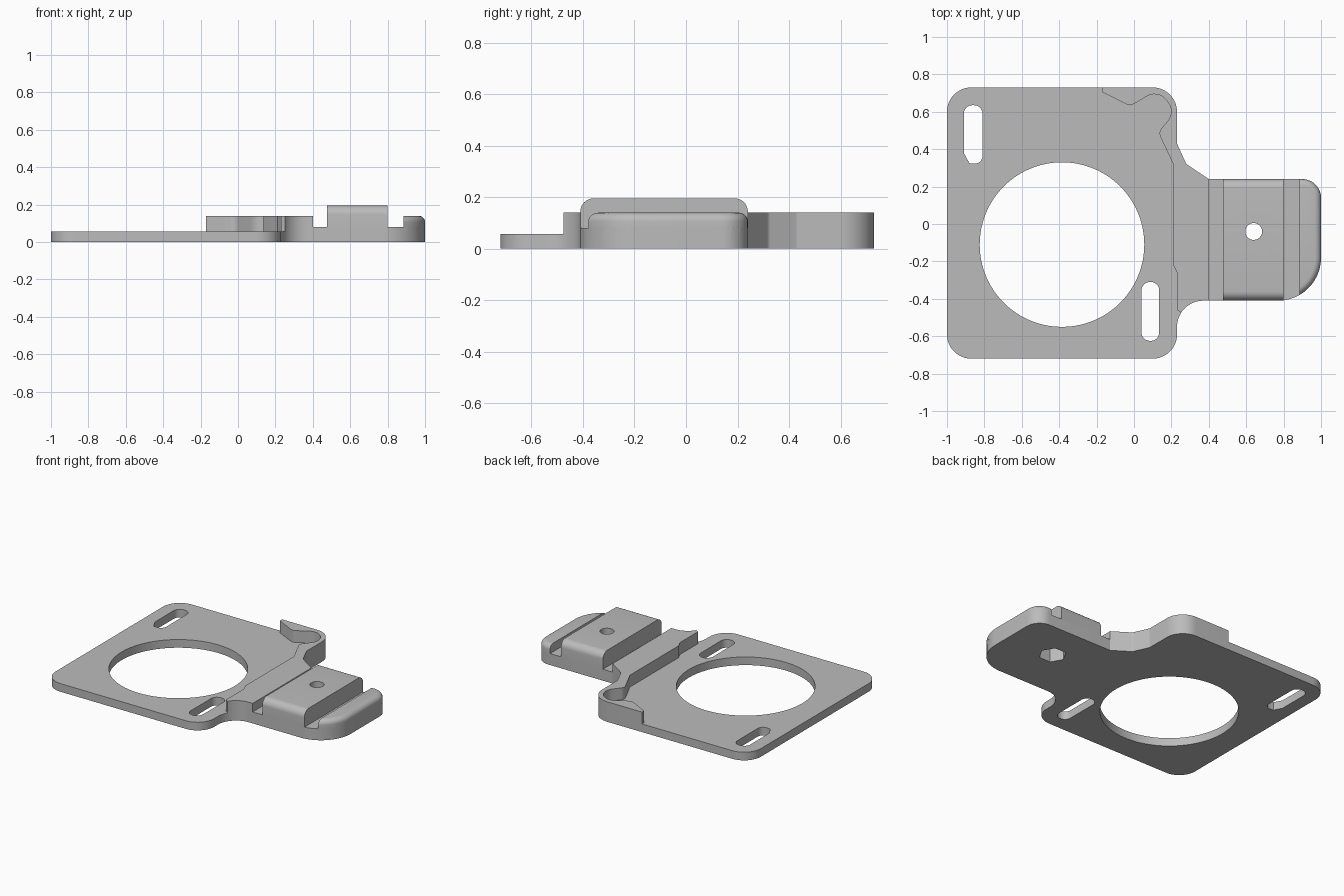
import bpy, bmesh, math
from mathutils import Vector, Matrix

cube = bpy.data.objects.get("Cube")
if cube:
    bpy.data.objects.remove(cube, do_unlink=True)

grey = bpy.data.materials.new("plain grey")
grey.use_nodes = True
COLOUR = (0.5, 0.5, 0.5, 1)
grey.diffuse_color = COLOUR
grey.node_tree.nodes["Principled BSDF"].inputs["Base Color"].default_value = COLOUR


def rounded(corners, steps=12):
    """Replace each (x, y, radius) corner by an arc."""
    pts = []
    for i, (x, y, r) in enumerate(corners):
        p = Vector((x, y))
        if r == 0:
            pts.append(p)
            continue
        a = (Vector(corners[i - 1][:2]) - p).normalized()
        b = (Vector(corners[(i + 1) % len(corners)][:2]) - p).normalized()
        half = a.angle(b) / 2
        centre = p + (a + b).normalized() * r / math.sin(half)
        start = p + a * r / math.tan(half) - centre
        sweep = start.angle_signed(p + b * r / math.tan(half) - centre)
        for k in range(steps + 1):
            pts.append(centre + Matrix.Rotation(-sweep * k / steps, 2) @ start)
    return pts


def prism(name, pts, z0, z1, fillet=0, skip_x=None):
    """Extrude an outline; optionally round its top edges, except those at skip_x."""
    bm = bmesh.new()
    face = bm.faces.new([bm.verts.new((p[0], p[1], z0)) for p in pts])
    new = bmesh.ops.extrude_face_region(bm, geom=[face])["geom"]
    bmesh.ops.translate(bm, vec=(0, 0, z1 - z0),
                        verts=[v for v in new if isinstance(v, bmesh.types.BMVert)])
    bmesh.ops.recalc_face_normals(bm, faces=bm.faces)
    if fillet:
        edges = [e for e in bm.edges if all(v.co.z > z1 - 1e-4 for v in e.verts)
                 and not all(abs(v.co.x - skip_x) < 1e-4 for v in e.verts)]
        bmesh.ops.bevel(bm, geom=edges, offset=fillet, segments=6, profile=0.5,
                        affect='EDGES', clamp_overlap=True)
    mesh = bpy.data.meshes.new(name)
    bm.to_mesh(mesh)
    bm.free()
    mesh.materials.append(grey)
    ob = bpy.data.objects.new(name, mesh)
    bpy.context.scene.collection.objects.link(ob)
    return ob


def circle(x, y, r, n):
    return [(x + r * math.cos(math.tau * i / n), y + r * math.sin(math.tau * i / n))
            for i in range(n)]


def box(x0, x1, y0, y1):
    return [(x0, y0), (x1, y0), (x1, y1), (x0, y1)]


def combine(target, other, operation):
    """Apply a boolean and drop the helper."""
    mod = target.modifiers.new(operation.lower(), 'BOOLEAN')
    mod.operation, mod.object, mod.solver = operation, other, 'EXACT'
    bpy.context.view_layer.objects.active = target
    bpy.ops.object.modifier_apply(modifier=mod.name)
    bpy.data.objects.remove(other, do_unlink=True)


# Whole outline: square plate, flared neck and arm
PLATE, FLOOR, RIM, TOP = 0.057, 0.08, 0.14, 0.195
body = prism("mounting_plate", rounded([
    (-1, -0.72, 0.13), (0.23, -0.72, 0.13), (0.23, -0.41, 0.14),
    (1, -0.41, 0.23), (1, 0.24, 0.1), (0.4, 0.24, 0), (0.28, 0.32, 0.03),
    (0.23, 0.43, 0.03), (0.23, 0.73, 0.13), (-1, 0.73, 0.13)]), 0, RIM)

# Lower the plate, leaving the wavy raised rim
wave = rounded([
    (-0.17, 0.9, 0), (-1.2, 0.9, 0), (-1.2, -0.9, 0), (0.3, -0.9, 0), (0.3, -0.6, 0),
    (0.26, -0.48, 0), (0.23, -0.46, 0), (0.23, -0.26, 0), (0.21, -0.22, 0),
    (0.21, 0.32, 0.05), (0.13, 0.49, 0.04), (0.22, 0.6, 0.08), (0.13, 0.72, 0.08),
    (-0.02, 0.63, 0.05), (-0.17, 0.705, 0)], 6)
combine(body, prism("rim_cutter", wave, PLATE, 0.3), 'DIFFERENCE')

# Lower the arm to the groove floor
combine(body, prism("arm_cutter", box(0.4, 1.2, -0.6, 0.6), FLOOR, 0.3), 'DIFFERENCE')

# Clamp block, with its two side edges rounded: section drawn in y and z
section = rounded([(-0.41, FLOOR, 0), (0.24, FLOOR, 0), (0.24, TOP, 0.05), (-0.41, TOP, 0.05)], 8)
block = prism("clamp_block", section, 0.475, 0.8)
block.data.transform(Matrix(((0, 0, 1, 0), (1, 0, 0, 0), (0, 1, 0, 0), (0, 0, 0, 1))))
combine(body, block, 'UNION')

# End lip, following the arm tip with a rounded top edge
r, cx, cy, lip_x = 0.23, 0.77, -0.18, 0.885
first = -math.acos((lip_x - cx) / r)
tip = [(cx + r * math.cos(first * (1 - i / 10)), cy + r * math.sin(first * (1 - i / 10)))
       for i in range(11)]
tip += [(0.9 + 0.1 * math.cos(math.pi / 2 * i / 8), 0.14 + 0.1 * math.sin(math.pi / 2 * i / 8))
        for i in range(9)]
tip.append((lip_x, 0.24))
combine(body, prism("end_lip", tip, FLOOR, RIM, 0.055, lip_x), 'UNION')

# Large opening, slots, bolt hole and hexagonal nut pocket
slot_right = rounded([(0.04, -0.625, 0.045), (0.135, -0.625, 0.045),
                      (0.135, -0.31, 0.045), (0.04, -0.31, 0.045)], 6)
slot_left = rounded([(-0.91, 0.38, 0), (-0.88, 0.325, 0), (-0.81, 0.32, 0.04),
                     (-0.81, 0.635, 0.045), (-0.91, 0.635, 0.045)], 6)
for name, pts, depth in (("opening", circle(-0.385, -0.11, 0.44, 96), 0.4),
                         ("slot_right", slot_right, 0.4),
                         ("slot_left", slot_left, 0.4),
                         ("bolt_hole", circle(0.64, -0.04, 0.045, 32), 0.4),
                         ("nut_pocket", circle(0.64, -0.04, 0.088, 6), 0.11)):
    combine(body, prism(name + "_cutter", pts, -0.1, depth), 'DIFFERENCE')

bpy.ops.object.select_all(action='DESELECT')
body.select_set(True)
bpy.context.view_layer.objects.active = body
bpy.ops.object.shade_smooth_by_angle(angle=math.radians(30))
